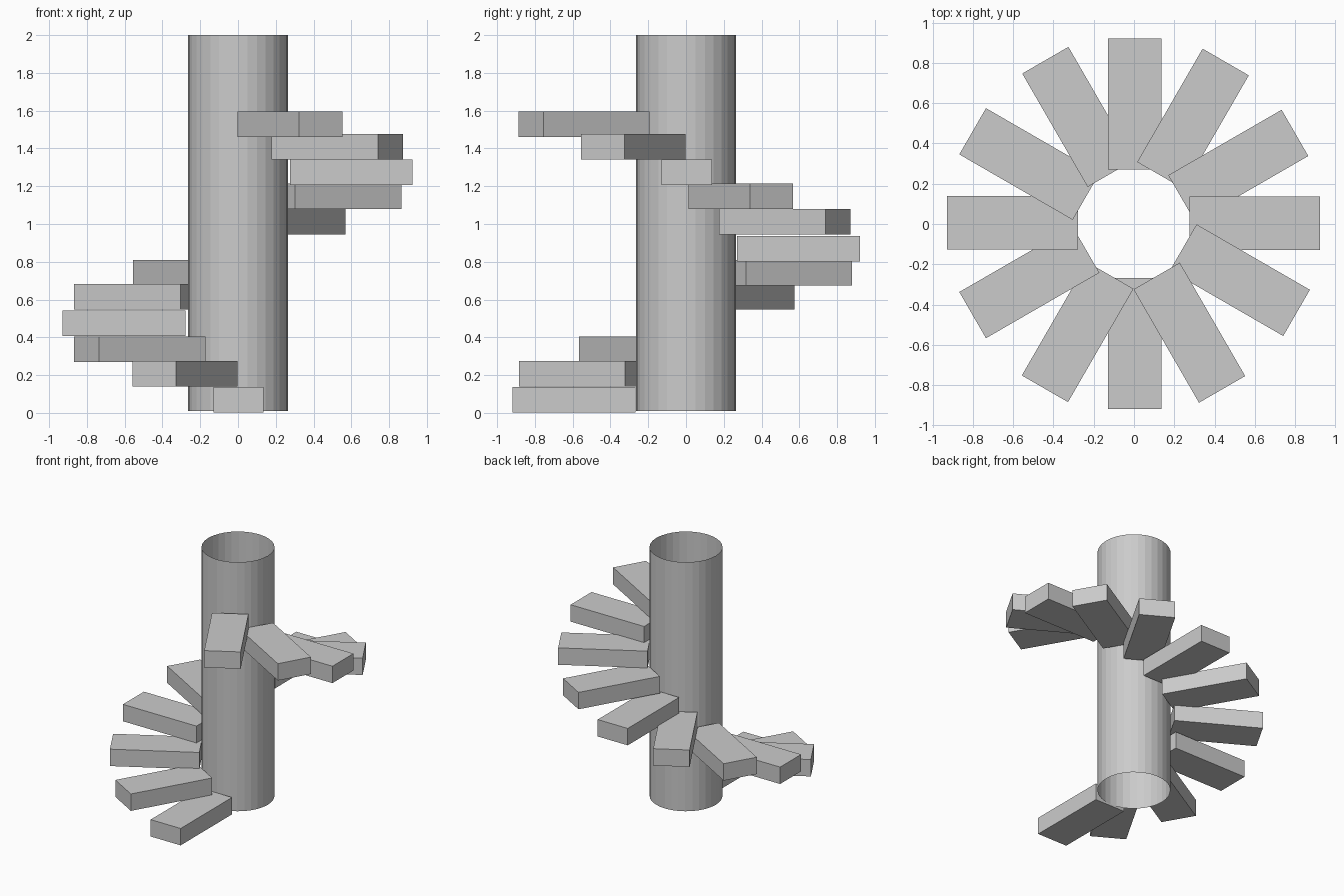
import bpy
import math

# Central column: open tube surface, no caps
bpy.ops.mesh.primitive_cylinder_add(vertices=32, radius=0.264, depth=1.99,
                                    end_fill_type='NOTHING', location=(0, 0, 1.005))
bpy.context.object.name = "column"

# Treads: centre (x, y, z), each one turned 30 degrees clockwise from the last
LENGTH, WIDTH, HEIGHT = 0.65, 0.265, 0.135
centres = [
    (0.003, -0.593, 0.069), (-0.28, -0.537, 0.208), (-0.52, -0.29, 0.336),
    (-0.604, 0.006, 0.474), (-0.52, 0.298, 0.616), (-0.278, 0.532, 0.743),
    (0.003, 0.596, 0.868), (0.293, 0.523, 1.011), (0.518, 0.29, 1.146),
    (0.60, 0.004, 1.275), (0.526, -0.279, 1.410), (0.275, -0.54, 1.529),
]
for i, centre in enumerate(centres):
    bpy.ops.mesh.primitive_cube_add(size=1, location=centre,
                                    rotation=(0, 0, math.radians(-90 - 30 * i)))
    tread = bpy.context.object
    tread.name = f"tread_{i + 1}"
    tread.scale = (LENGTH, WIDTH, HEIGHT)
